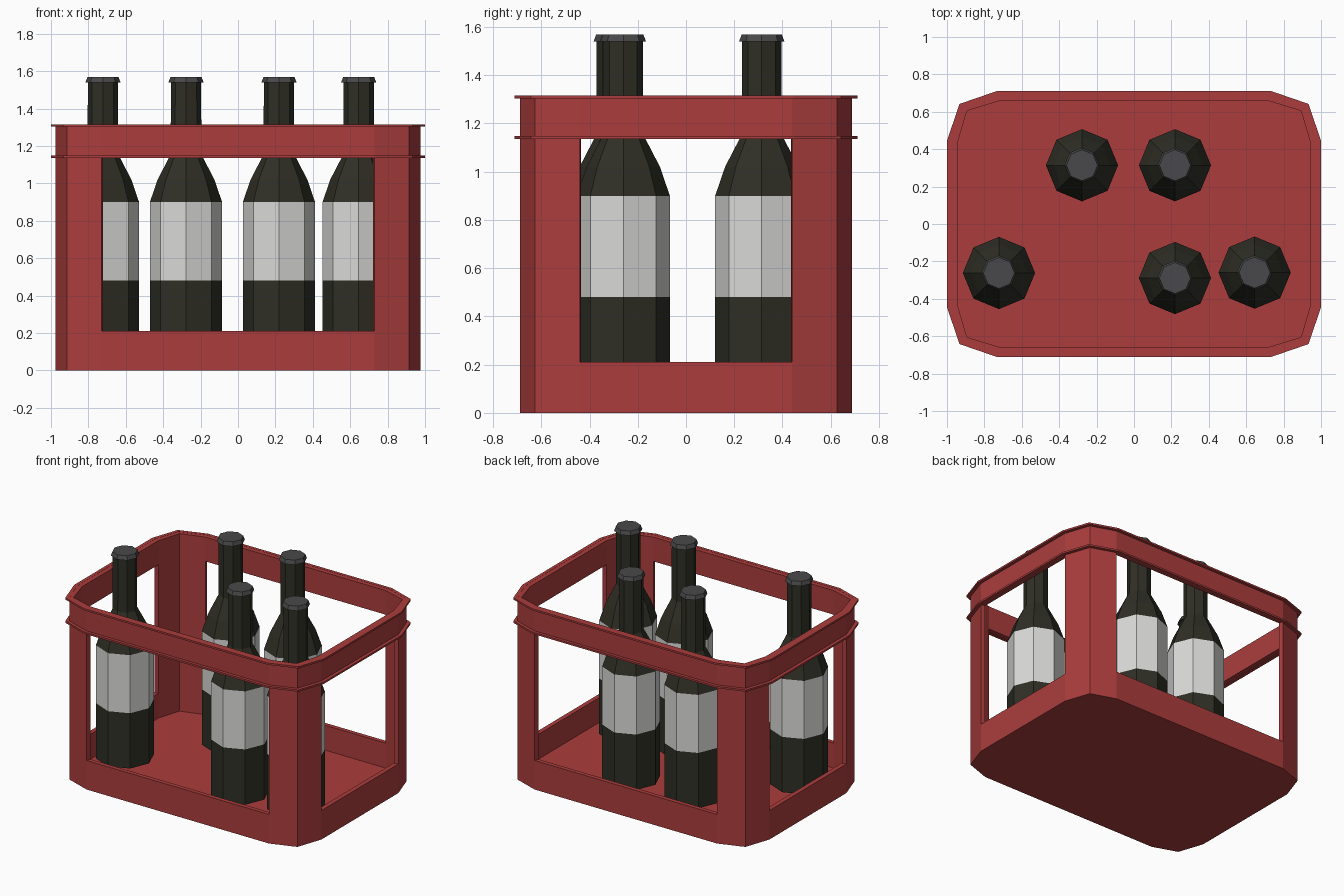
import bpy, bmesh, math

if "Cube" in bpy.data.objects:
    bpy.data.objects.remove(bpy.data.objects["Cube"])


def material(name, rgb):
    m = bpy.data.materials.new(name)
    m.diffuse_color = (*rgb, 1)
    m.use_nodes = True
    m.node_tree.nodes["Principled BSDF"].inputs["Base Color"].default_value = m.diffuse_color
    return m


RED = material("crate red", (0.41, 0.046, 0.046))
GLASS = material("dark glass", (0.028, 0.028, 0.019))
LABEL = material("label white", (0.70, 0.70, 0.69))
CAP = material("cap grey", (0.066, 0.066, 0.069))


def make_object(name, bm, mats):
    bmesh.ops.remove_doubles(bm, verts=bm.verts, dist=1e-5)
    bmesh.ops.recalc_face_normals(bm, faces=bm.faces)
    me = bpy.data.meshes.new(name)
    bm.to_mesh(me)
    bm.free()
    ob = bpy.data.objects.new(name, me)
    bpy.context.collection.objects.link(ob)
    for m in mats:
        me.materials.append(m)
    return ob


def outline(corner):
    """Mirror one corner's three points into a closed 12-point loop."""
    loop = []
    for sx, sy in ((1, 1), (-1, 1), (-1, -1), (1, -1)):
        pts = [(sx * x, sy * y) for x, y in corner]
        loop += pts if sx * sy > 0 else pts[::-1]
    return loop


OUTER = outline([(0.976, 0.44), (0.913, 0.625), (0.73, 0.688)])
INNER = outline([(0.943, 0.435), (0.893, 0.605), (0.722, 0.657)])
LIP = outline([(1.0, 0.445), (0.933, 0.642), (0.735, 0.71)])
N = len(OUTER)


def wall(name, out, inn, levels, present):
    """Hollow wall in cells (level, side); quads close every open edge."""
    bm = bmesh.new()

    def quad(*pts):
        bm.faces.new([bm.verts.new(p) for p in pts])

    rows = len(levels) - 1

    def has(r, s):
        return 0 <= r < rows and present(r, s % N)

    for r in range(rows):
        a, b = levels[r], levels[r + 1]
        for s in range(N):
            if not has(r, s):
                continue
            t = (s + 1) % N
            o0, o1, i0, i1 = out[s], out[t], inn[s], inn[t]
            quad((*o0, a), (*o1, a), (*o1, b), (*o0, b))
            quad((*i1, a), (*i0, a), (*i0, b), (*i1, b))
            for ok, z in ((has(r - 1, s), a), (has(r + 1, s), b)):
                if not ok:
                    quad((*o0, z), (*o1, z), (*i1, z), (*i0, z))
            for ok, o, i in ((has(r, s - 1), o0, i0), (has(r, s + 1), o1, i1)):
                if not ok:
                    quad((*o, a), (*o, b), (*i, b), (*i, a))
    return make_object(name, bm, [RED])


# crate walls: every third side is a flat with a window in the middle level
wall("crate_walls", OUTER, INNER, [0, 0.21, 1.14, 1.315],
     lambda r, s: r != 1 or s % 3 != 2)

# two thin lips around the rim
for name, z in (("lower_lip", 1.135), ("upper_lip", 1.303)):
    wall(name, LIP, OUTER, [z, z + 0.013], lambda r, s: True)

# crate floor
bm = bmesh.new()
base = bm.faces.new([bm.verts.new((x, y, 0)) for x, y in INNER])
ext = bmesh.ops.extrude_face_region(bm, geom=[base], use_keep_orig=True)
for v in ext["geom"]:
    if isinstance(v, bmesh.types.BMVert):
        v.co.z = 0.03
make_object("crate_floor", bm, [RED])


def lathe(name, profile, mats, rule, loc, sides=8):
    """Spin a (radius, height) profile; rule picks material by height."""
    bm = bmesh.new()
    rings = [[bm.verts.new((r * math.cos(2 * math.pi * k / sides),
                            r * math.sin(2 * math.pi * k / sides), z))
              for k in range(sides)] for r, z in profile]
    for lo, hi in zip(rings, rings[1:]):
        for k in range(sides):
            j = (k + 1) % sides
            f = bm.faces.new((lo[k], lo[j], hi[j], hi[k]))
            f.material_index = rule(f.calc_center_median().z)
    bm.faces.new(rings[0][::-1])
    bm.faces.new(rings[-1])
    make_object(name, bm, mats).location = (*loc, 0)


# bottles with label band, and their caps
BOTTLE = [(0.193, 0.08), (0.193, 0.48), (0.193, 0.90), (0.152, 1.02),
          (0.082, 1.155), (0.081, 1.54)]
SPOTS = [(-0.722, -0.262), (-0.278, 0.314), (0.219, 0.314),
         (0.219, -0.289), (0.645, -0.26)]
for n, spot in enumerate(SPOTS, 1):
    lathe(f"bottle_{n}", BOTTLE, [GLASS, LABEL],
          lambda z: 1 if 0.48 < z < 0.90 else 0, spot)
    lathe(f"bottle_cap_{n}", [(0.094, 1.54), (0.083, 1.569)], [CAP],
          lambda z: 0, spot)
